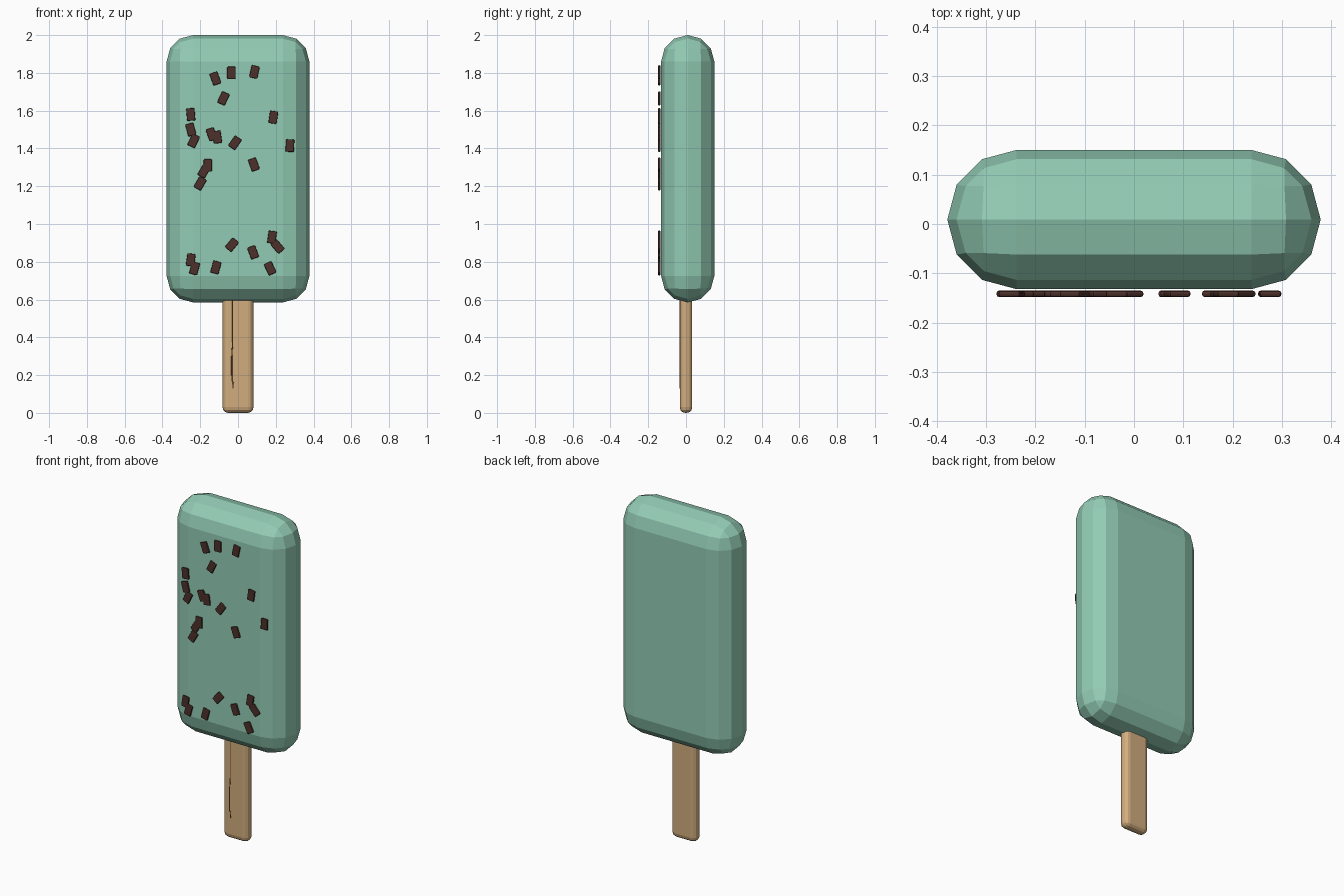
import bpy
import bmesh
from math import radians
from mathutils import Matrix, Vector

cube = bpy.data.objects.get("Cube")
if cube:
    bpy.data.objects.remove(cube, do_unlink=True)


def material(name, rgb):
    mat = bpy.data.materials.new(name)
    mat.use_nodes = True
    color = (*rgb, 1)
    mat.diffuse_color = color
    node = next(n for n in mat.node_tree.nodes if n.type == "BSDF_PRINCIPLED")
    node.inputs["Base Color"].default_value = color
    return mat


def rounded_box(name, low, high, radius, segments, mat):
    """Flat-shaded box between two corners with all edges rounded."""
    low, high = Vector(low), Vector(high)
    bm = bmesh.new()
    bmesh.ops.create_cube(bm, size=1)
    bmesh.ops.transform(bm, matrix=Matrix.Diagonal((*(high - low), 1)), verts=bm.verts)
    bmesh.ops.bevel(bm, geom=bm.edges[:], offset=radius, segments=segments,
                    profile=0.5, affect="EDGES", clamp_overlap=True)
    mesh = bpy.data.meshes.new(name)
    bm.to_mesh(mesh)
    bm.free()
    mesh.materials.append(mat)
    obj = bpy.data.objects.new(name, mesh)
    obj.location = (low + high) / 2
    bpy.context.collection.objects.link(obj)
    return obj


mint = material("mint_green", (0.29, 0.60, 0.46))
wood = material("light_wood", (0.64, 0.42, 0.21))
grain = material("dark_grain", (0.13, 0.07, 0.03))
chocolate = material("chocolate_brown", (0.075, 0.03, 0.024))

# Frozen bar and its stick
rounded_box("ice_bar", (-0.378, -0.132, 0.585), (0.378, 0.15, 2), 0.14, 3, mint)
rounded_box("stick", (-0.082, -0.033, 0), (0.082, 0.033, 0.7), 0.03, 3, wood)

# Thin grain line on the front of the stick
path = [(-0.028, 0.6), (-0.028, 0.38), (-0.033, 0.3), (-0.033, 0.17),
        (-0.025, 0.16), (-0.027, 0.13)]
curve = bpy.data.curves.new("stick_grain", "CURVE")
curve.dimensions = "3D"
curve.bevel_depth = 0.004
curve.bevel_resolution = 1
curve.use_fill_caps = True
spline = curve.splines.new("POLY")
spline.points.add(len(path) - 1)
for point, (x, z) in zip(spline.points, path):
    point.co = (x, -0.031, z, 1)
curve.materials.append(grain)
bpy.context.collection.objects.link(bpy.data.objects.new("stick_grain", curve))

# Chocolate chips on the front: x and z in hundredths, lean to the right in degrees
chips = [
    (-12, 177, -20), (-3.5, 180, 0), (8.7, 180.5, 12), (-7.7, 166.5, 25),
    (-25, 158, -5), (-25, 150, -15), (-23.5, 144, 25), (-14, 147.5, -20),
    (-11, 146, -8), (-1.6, 143, 35), (18.7, 156.5, 8), (27.5, 141.5, 3),
    (8.4, 131.5, -20), (-16, 131, 0), (-18, 128, 30), (-20, 121.5, 30),
    (-3.2, 89, 40), (8, 85, -20), (18, 93, 8), (21, 88, -40),
    (17, 76.5, -25), (-25, 81, 8), (-23, 76.5, 15), (-11.7, 77, 15),
]
for i, (x, z, lean) in enumerate(chips, 1):
    x, z = x / 100, z / 100
    chip = rounded_box(f"chocolate_chip_{i}", (x - 0.022, -0.148, z - 0.033),
                       (x + 0.022, -0.135, z + 0.033), 0.005, 2, chocolate)
    chip.rotation_euler.y = radians(lean)
